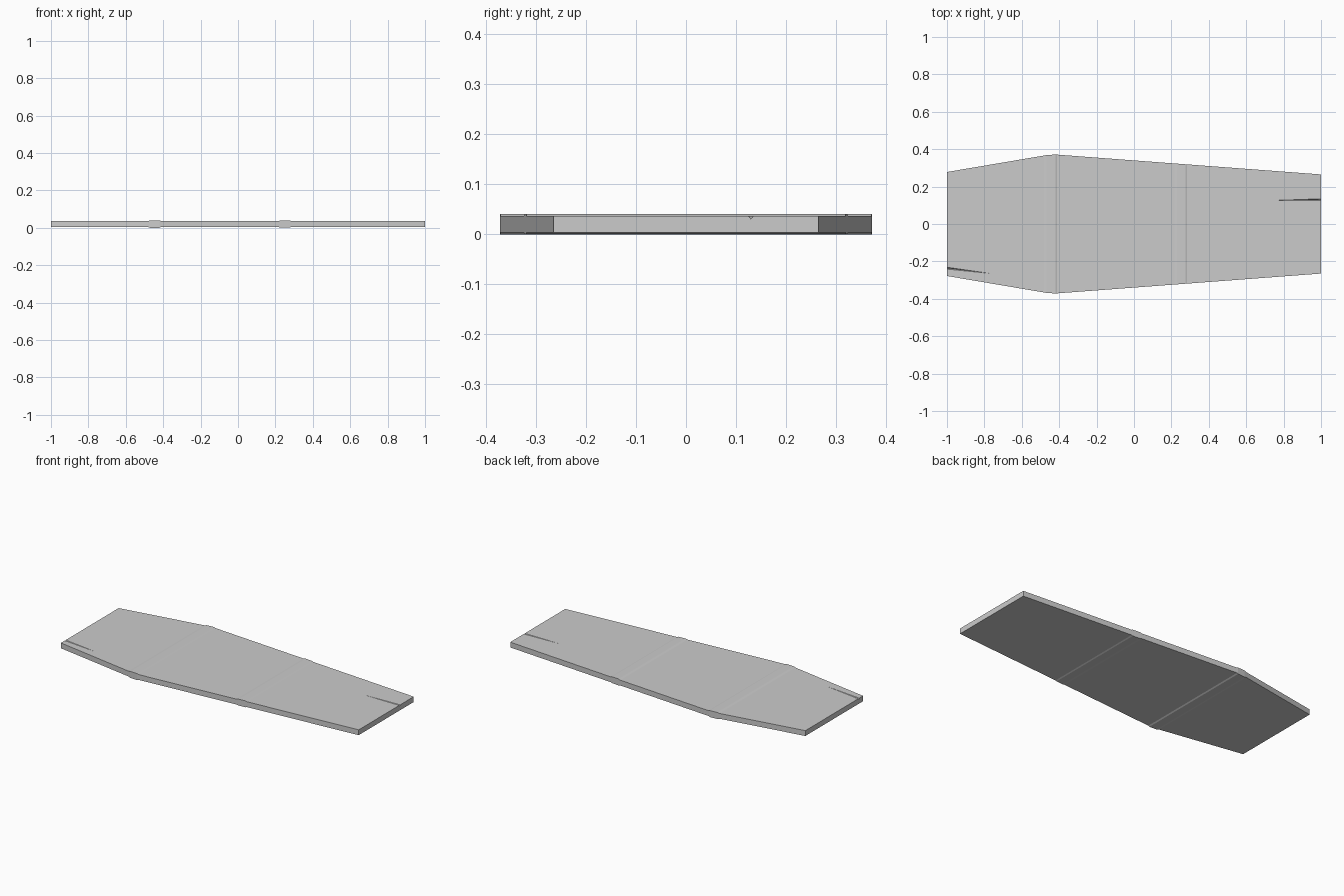
import bpy, bmesh

if "Cube" in bpy.data.objects:
    bpy.data.objects.remove(bpy.data.objects["Cube"])

OUTLINE = [(-1.0, 0.278), (-0.44, 0.373), (1.0, 0.265)]


def half_width(x):
    for (x0, w0), (x1, w1) in zip(OUTLINE, OUTLINE[1:]):
        if x <= x1:
            return w0 + (w1 - w0) * (x - x0) / (x1 - x0)
    return OUTLINE[-1][1]


def mesh_object(name, bm):
    bmesh.ops.recalc_face_normals(bm, faces=bm.faces)
    me = bpy.data.meshes.new(name)
    bm.to_mesh(me)
    bm.free()
    ob = bpy.data.objects.new(name, me)
    bpy.context.collection.objects.link(ob)
    return ob


def loft(name, stations):
    """Slab through (x, z_low, z_high) stations, as wide as the outline."""
    bm = bmesh.new()
    rings = []
    for x, lo, hi in stations:
        w = half_width(x)
        rings.append([bm.verts.new(p) for p in
                      ((x, -w, lo), (x, w, lo), (x, w, hi), (x, -w, hi))])
    for a, b in zip(rings, rings[1:]):
        for i in range(4):
            j = (i + 1) % 4
            bm.faces.new((a[i], a[j], b[j], b[i]))
    bm.faces.new(rings[0])
    bm.faces.new(rings[-1])
    return mesh_object(name, bm)


LOW, HIGH = 0.004, 0.0365


def band(x0, x1, lo):
    # raised cross band: gentle slope in, steeper slope out
    return [(x0, LOW, HIGH), (x0 + 0.014, lo, 0.040),
            (x1 - 0.008, lo, 0.040), (x1, LOW, HIGH)]


# Tapered plank with two raised bands across it
plank = loft("tapered_plank",
             [(-1.0, LOW, HIGH)] + band(-0.482, -0.412, 0.0)
             + band(0.216, 0.284, 0.001) + [(1.0, LOW, HIGH)])


# Thin tapering splits running in from each end
def split(name, x_end, x_tip, y_end, y_tip):
    bm = bmesh.new()
    d = 0.01 if x_end > 0 else -0.01
    end = [bm.verts.new((x_end + d, y_end + dy, z)) for dy, z in
           ((-0.007, 0.039), (0.007, 0.039), (0.0, 0.030))]
    tip = bm.verts.new((x_tip, y_tip, 0.039))
    bm.faces.new(end)
    for i in range(3):
        bm.faces.new((end[i], end[(i + 1) % 3], tip))
    cutter = mesh_object(name, bm)
    cutter.hide_render = True
    cutter.hide_set(True)
    mod = plank.modifiers.new(name, 'BOOLEAN')
    mod.operation = 'DIFFERENCE'
    mod.solver = 'EXACT'
    mod.object = cutter


split("split_cutter_narrow_end", 1.0, 0.66, 0.13, 0.125)
split("split_cutter_short_end", -1.0, -0.68, -0.235, -0.275)

# Bake the splits into the plank and drop the cutters
bpy.context.view_layer.update()
deps = bpy.context.evaluated_depsgraph_get()
baked = bpy.data.meshes.new_from_object(plank.evaluated_get(deps))
plank.modifiers.clear()
plank.data = baked
for ob in list(bpy.data.objects):
    if ob.name.startswith("split_cutter"):
        bpy.data.objects.remove(ob)
